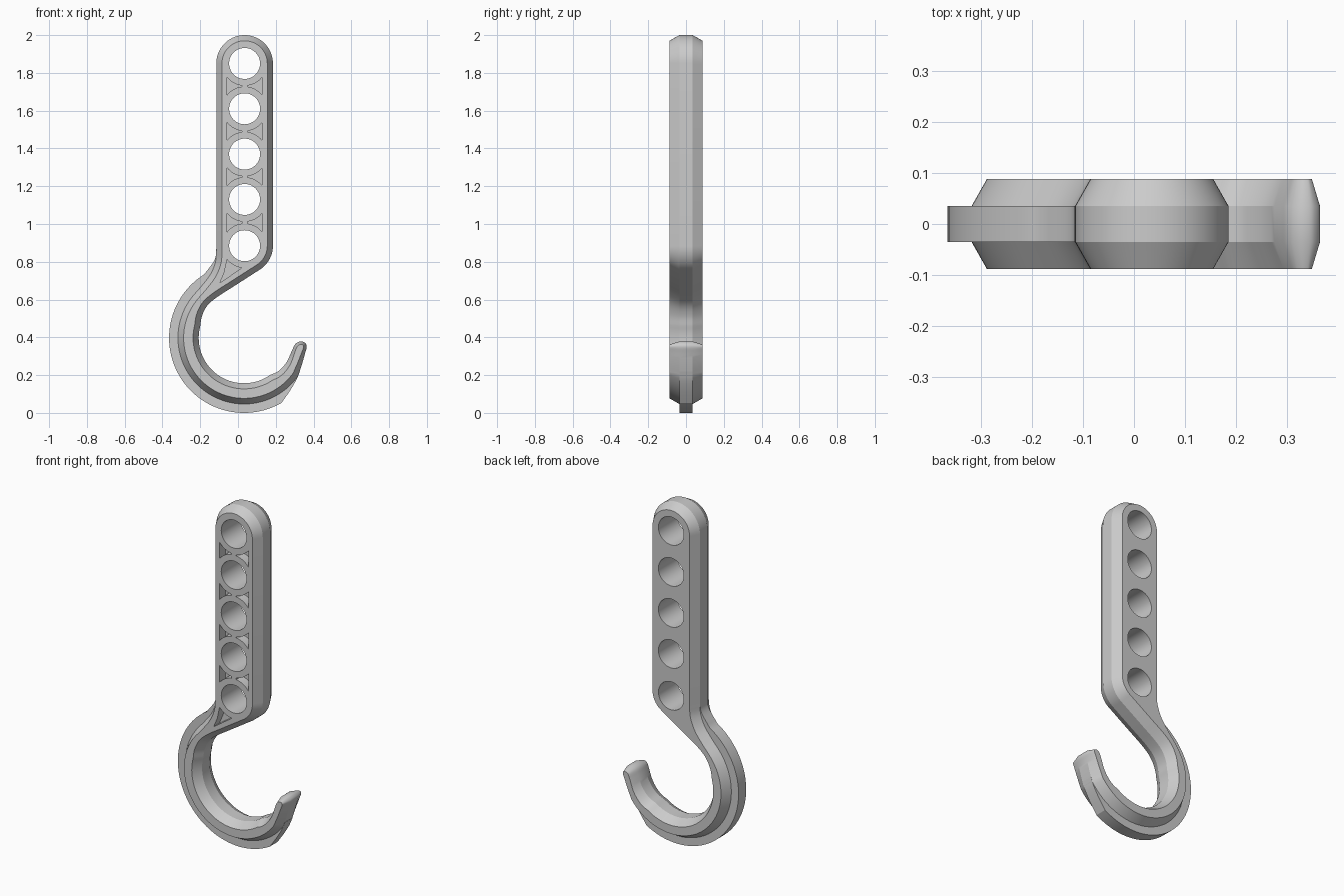
import bpy, bmesh, math
from mathutils import Vector

if "Cube" in bpy.data.objects:
    bpy.data.objects.remove(bpy.data.objects["Cube"])

CX, CZ = 0.032, 0.397          # hook centre
BX = 0.035                     # bar centre line
HOLES = [1.85, 1.61, 1.37, 1.13, 0.885]
HALF, MID = 0.088, 0.035       # half thickness of body and of rib

steel = bpy.data.materials.new("light_grey")
steel.diffuse_color = (0.6, 0.6, 0.6, 1)
steel.use_nodes = True
steel.node_tree.nodes["Principled BSDF"].inputs["Base Color"].default_value = steel.diffuse_color


def arc(x, z, r, a0, a1, n):
    angles = [math.radians(a0 + (a1 - a0) * i / n) for i in range(n + 1)]
    return [Vector((x + r * math.cos(a), z + r * math.sin(a))) for a in angles]


def spline(pts, n=5):
    p = [Vector(q) for q in pts]
    p = [2 * p[0] - p[1]] + p + [2 * p[-1] - p[-2]]
    out = []
    for a, b, c, d in zip(p, p[1:], p[2:], p[3:]):
        for i in range(n):
            t = i / n
            out.append(0.5 * (2 * b + (c - a) * t + (2 * a - 5 * b + 4 * c - d) * t * t
                              + (3 * b - a - 3 * c + d) * t ** 3))
    return out + [p[-2]]


def clean(pts):
    out = []
    for p in pts:
        if not out or (p - out[-1]).length > 0.002:
            out.append(p)
    if (out[0] - out[-1]).length < 0.002:
        out.pop()
    return out


def inset(pts, amount):
    out = []
    for i, p in enumerate(pts):
        a = (p - pts[i - 1]).normalized()
        b = (pts[(i + 1) % len(pts)] - p).normalized()
        t = (a + b).normalized()
        out.append(p + Vector((-t.y, t.x)) * amount(p))
    return out


def loft(bm, rings):
    """Join matching (y, outline) rings and cap both ends."""
    vs = [[bm.verts.new((p.x, y, p.y)) for p in pts] for y, pts in rings]
    n = len(vs[0])
    for r0, r1 in zip(vs, vs[1:]):
        for i in range(n):
            j = (i + 1) % n
            bm.faces.new((r0[i], r0[j], r1[j], r1[i]))
    bm.faces.new(vs[0][::-1])
    bm.faces.new(vs[-1])


def make(name, bm):
    bmesh.ops.recalc_face_normals(bm, faces=bm.faces)
    me = bpy.data.meshes.new(name)
    bm.to_mesh(me)
    bm.free()
    ob = bpy.data.objects.new(name, me)
    bpy.context.collection.objects.link(ob)
    me.materials.append(steel)
    return ob


def smooth(ob):
    bpy.ops.object.select_all(action='DESELECT')
    ob.select_set(True)
    bpy.context.view_layer.objects.active = ob
    bpy.ops.object.shade_smooth_by_angle(angle=math.radians(20))


# Body outline: bar, neck, hook and tip, counter-clockwise
outer = arc(CX, CZ, 0.35, 138, 325, 56)
inner = arc(CX, CZ, 0.24, 305, 165, 44)
body = clean(
    arc(BX, 1.85, 0.15, 0, 180, 32)
    + spline([(-0.115, 0.86), (-0.119, 0.80), (-0.145, 0.735), (-0.19, 0.675), outer[0]])
    + outer
    + spline([outer[-1], (0.338, 0.255), (0.355, 0.315), (0.364, 0.352), (0.353, 0.372),
              (0.335, 0.378), (0.317, 0.374), (0.30, 0.36), (0.285, 0.328), (0.256, 0.267),
              (0.215, 0.222), inner[0]])
    + inner
    + spline([inner[-1], (-0.191, 0.512), (-0.163, 0.567), (-0.112, 0.612), (-0.03, 0.665)])
    + arc(BX, 0.885, 0.15, -57, 0, 12))


def chamfer(p):                # narrower towards the tip
    if p.x < 0.2 or p.y > 0.5:
        return 0.03
    return 0.03 - 0.014 * min(1, max(0, (p.y - 0.2) / 0.14))


bm = bmesh.new()
face = inset(body, chamfer)
loft(bm, [(-HALF, face), (-MID, body), (MID, body), (HALF, face)])
hook_body = make("hook_body", bm)

# Cutters: through holes and front pockets
bm = bmesh.new()
for z in HOLES:
    ring = arc(BX, z, 0.082, 0, 360, 48)[:-1]
    loft(bm, [(-0.2, ring), (0.2, ring)])
R, FLOOR = 0.118, -0.035
dxs = [0.015 + 0.078 * i / 10 for i in range(11)]
drop = [math.sqrt(R * R - d * d) for d in dxs]
for hi, lo in zip(HOLES, HOLES[1:]):
    for s in (-1, 1):
        tri = [Vector((BX + s * d, hi - h)) for d, h in zip(dxs, drop)]
        tri += [Vector((BX + s * d, lo + h)) for d, h in zip(dxs, drop)][::-1]
        loft(bm, [(-0.2, tri), (FLOOR, tri)])
tri = [Vector((BX - d, HOLES[-1] - h)) for d, h in zip(dxs, drop)]
tri += [Vector((-0.072, 0.745)), Vector((-0.096, 0.688))]
loft(bm, [(-0.2, tri), (FLOOR, tri)])
cutter = make("cutter", bm)
cutter.hide_render = True

mod = hook_body.modifiers.new("cut", 'BOOLEAN')
mod.operation, mod.solver, mod.object = 'DIFFERENCE', 'EXACT', cutter
bpy.context.view_layer.objects.active = hook_body
bpy.ops.object.modifier_apply(modifier="cut")
bpy.data.objects.remove(cutter)
smooth(hook_body)

# Rib along the outside of the hook, fading out at both ends
rim = arc(CX, CZ, 0.397, 122, 300, 60)
rib = clean(
    spline([(-0.115, 0.87), (-0.124, 0.81), rim[0]]) + rim
    + spline([rim[-1], (0.275, 0.117), (0.308, 0.173), (0.328, 0.22)])
    + arc(CX, CZ, 0.30, 325, 138, 40)
    + [Vector((-0.12, 0.70)), Vector((-0.09, 0.80)), Vector((-0.09, 0.87))])
bm = bmesh.new()
loft(bm, [(-MID, rib), (MID, rib)])
smooth(make("outer_rib", bm))
